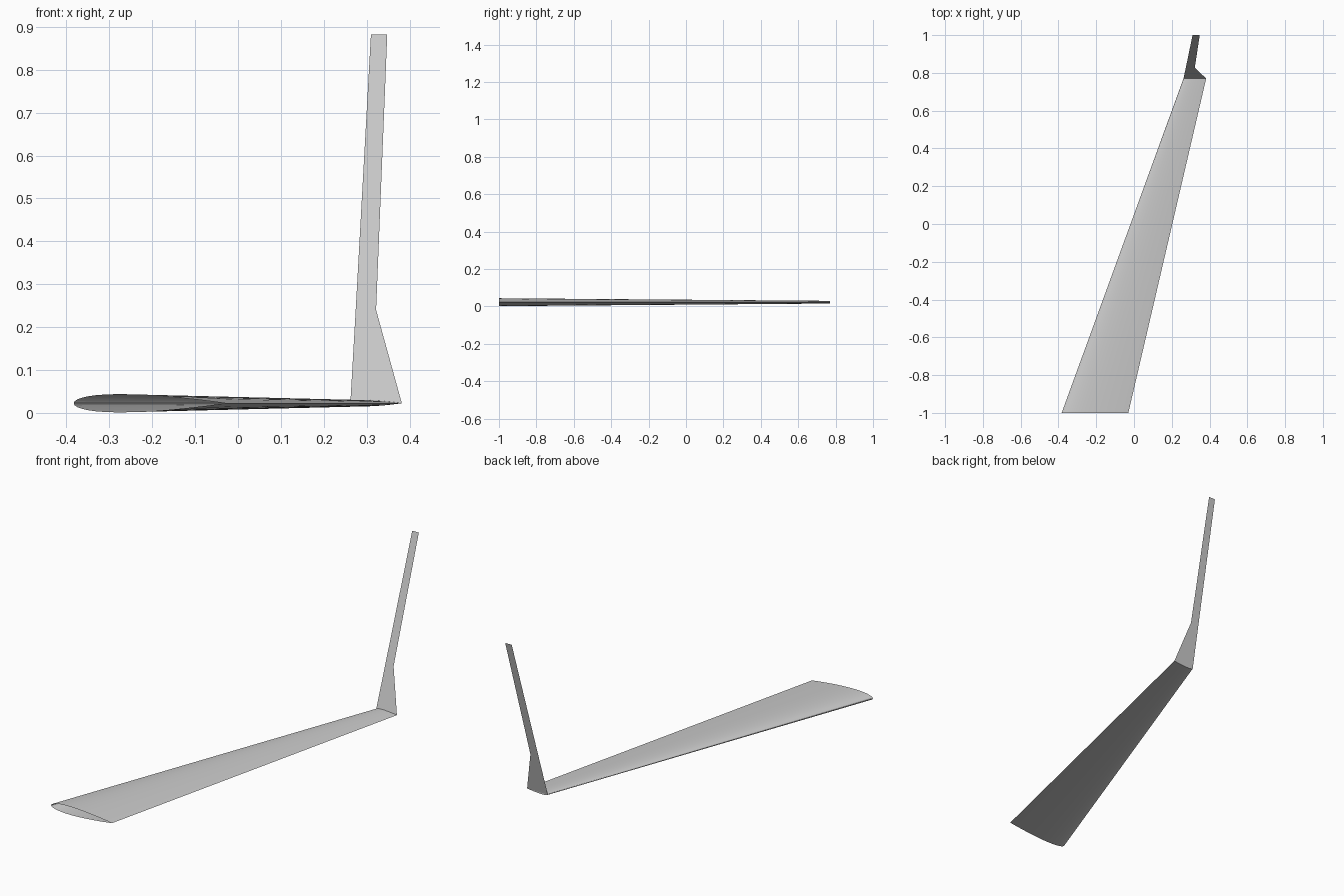
import bpy
import bmesh
import math

cube = bpy.data.objects.get("Cube")
if cube:
    bpy.data.objects.remove(cube, do_unlink=True)

grey = bpy.data.materials.new("light_grey")
grey.use_nodes = True
COLOUR = (0.6, 0.6, 0.6, 1)
grey.diffuse_color = COLOUR
grey.node_tree.nodes["Principled BSDF"].inputs["Base Color"].default_value = COLOUR

STEPS = 20          # chordwise panels per side
THICKNESS = 0.12    # thickness to chord
MID_Z = 0.0225
TIP_Y = 0.77


def half_thickness(t):
    """Symmetric aerofoil with a closed trailing edge."""
    return 5 * THICKNESS * (0.2969 * math.sqrt(t) - 0.126 * t - 0.3516 * t**2
                            + 0.2843 * t**3 - 0.1036 * t**4)


def section(bm, lead, trail, y):
    """Closed ring: trailing edge, over the top to the nose, back underneath."""
    ring = []
    for i in range(2 * STEPS):
        a = math.pi * i / STEPS
        t = (1 + math.cos(a)) / 2
        side = 0 if i in (0, STEPS) else (1 if i < STEPS else -1)
        chord = trail - lead
        ring.append(bm.verts.new((lead + chord * t, y,
                                  MID_Z + side * chord * half_thickness(t))))
    return ring


def finish(bm, name):
    mesh = bpy.data.meshes.new(name)
    bm.to_mesh(mesh)
    bm.free()
    mesh.materials.append(grey)
    obj = bpy.data.objects.new(name, mesh)
    bpy.context.collection.objects.link(obj)
    return obj


# Swept, tapered wing: open at the root, closed at the tip
bm = bmesh.new()
root = section(bm, -0.383, -0.03, -1)
tip = section(bm, 0.262, 0.382, TIP_Y)
for i in range(len(root)):
    j = (i + 1) % len(root)
    bm.faces.new((root[i], root[j], tip[j], tip[i]))
bm.faces.new(tip)
bmesh.ops.recalc_face_normals(bm, faces=bm.faces)
wing = finish(bm, "wing")
bpy.context.view_layer.objects.active = wing
wing.select_set(True)
bpy.ops.object.shade_smooth_by_angle(angle=math.radians(30))

# Thin winglet sheet leaning outward: broad foot, then a slender blade
bm = bmesh.new()
TOP_Z = 0.882
rows = [(0.262, 0.382, MID_Z), (0.2745, 0.322, 0.24), (0.31, 0.348, TOP_Z)]
edges = []
for front, back, z in rows:
    y = TIP_Y + (1 - TIP_Y) * (z - MID_Z) / (TOP_Z - MID_Z)
    edges.append([bm.verts.new((x, y, z)) for x in (front, back)])
for low, high in zip(edges, edges[1:]):
    bm.faces.new((low[0], low[1], high[1], high[0]))
finish(bm, "winglet")
